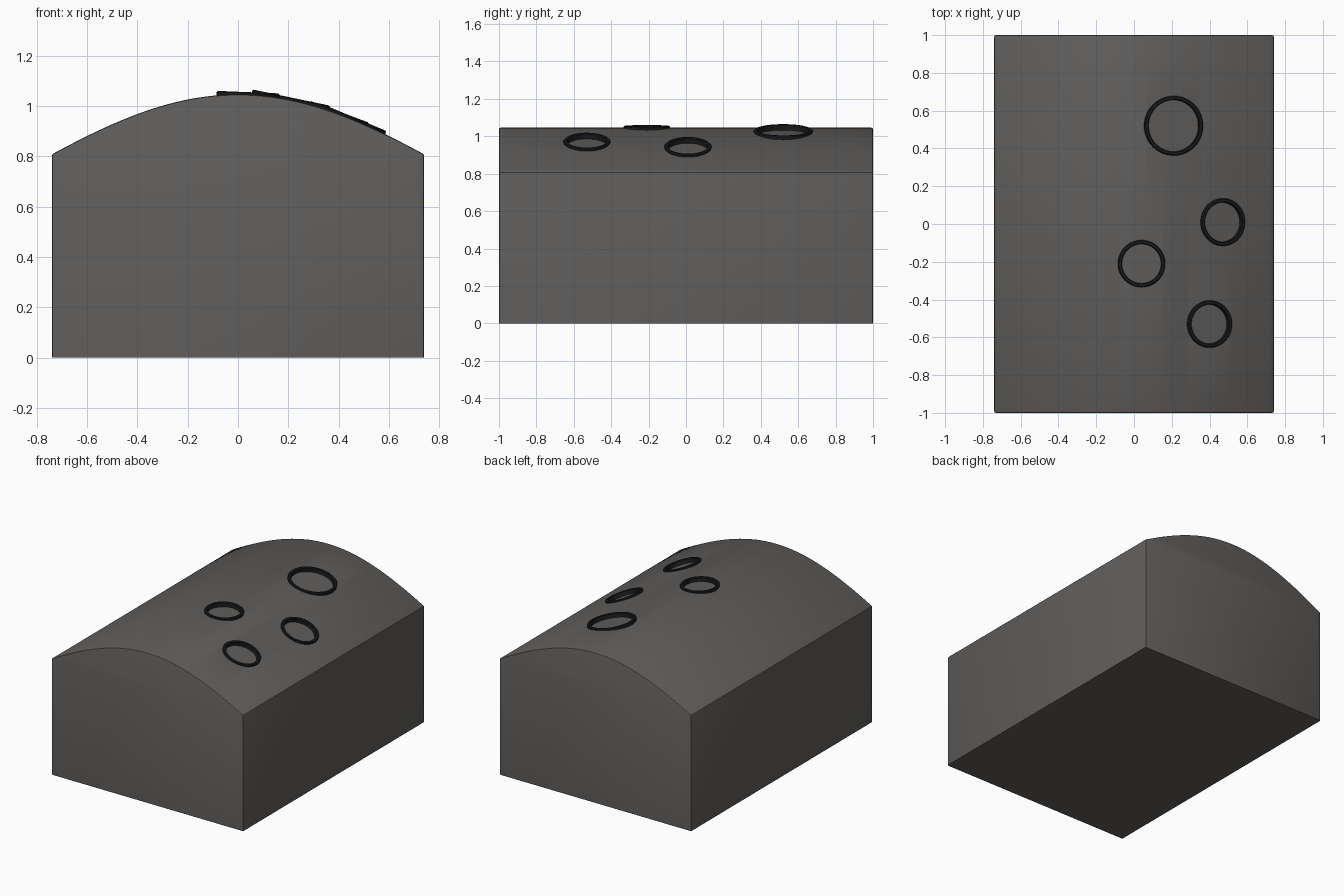
import bpy, bmesh, math
from mathutils import Vector, Matrix

if "Cube" in bpy.data.objects:
    bpy.data.objects.remove(bpy.data.objects["Cube"])

HALF_W, HALF_L, SIDE_Z, RISE = 0.74, 1.0, 0.808, 0.238


def material(name, rgb):
    m = bpy.data.materials.new(name)
    m.diffuse_color = (*rgb, 1)
    m.use_nodes = True
    m.node_tree.nodes["Principled BSDF"].inputs["Base Color"].default_value = m.diffuse_color
    return m


GREY = material("warm dark grey", (0.115, 0.110, 0.105))
BLACK = material("soft black", (0.012, 0.012, 0.012))


def roof(x):
    """Height of the arched top at x."""
    u = abs(x) / HALF_W
    return SIDE_Z + RISE * (0.75 * math.cos(u * math.pi / 2) + 0.25 * (1 - u * u))


def make_object(name, bm, mat, matrix=Matrix()):
    bmesh.ops.recalc_face_normals(bm, faces=bm.faces)
    me = bpy.data.meshes.new(name)
    bm.to_mesh(me)
    bm.free()
    me.materials.append(mat)
    ob = bpy.data.objects.new(name, me)
    ob.matrix_world = matrix
    bpy.context.collection.objects.link(ob)
    return ob


def activate(ob):
    bpy.ops.object.select_all(action='DESELECT')
    ob.select_set(True)
    bpy.context.view_layer.objects.active = ob


def surface_frame(x, y):
    """Frame on the roof, with local z along the surface normal."""
    slope = (roof(x + 1e-3) - roof(x - 1e-3)) / 2e-3
    return Matrix.Translation((x, y, roof(x))) @ Matrix.Rotation(-math.atan(slope), 4, 'Y')


def lathe(name, profile, mat, matrix, n=64):
    """Closed ring from a (radius, height) loop."""
    bm = bmesh.new()
    loops = [[bm.verts.new((r * math.cos(2 * math.pi * i / n),
                            r * math.sin(2 * math.pi * i / n), z))
              for r, z in profile] for i in range(n)]
    k = len(profile)
    for i in range(n):
        a, b = loops[i], loops[(i + 1) % n]
        for j in range(k):
            bm.faces.new((a[j], b[j], b[(j + 1) % k], a[(j + 1) % k]))
    return make_object(name, bm, mat, matrix)


# Arched block: extruded front profile with softened upper and corner edges
N = 48
outline = [(-HALF_W, 0), (HALF_W, 0)]
for i in range(N + 1):
    x = HALF_W - 2 * HALF_W * i / N
    outline.append((x, roof(x)))
bm = bmesh.new()
front = bm.faces.new([bm.verts.new((x, -HALF_L, z)) for x, z in outline])
ext = bmesh.ops.extrude_face_region(bm, geom=[front], use_keep_orig=True)
bmesh.ops.translate(bm, vec=(0, 2 * HALF_L, 0),
                    verts=[g for g in ext["geom"] if isinstance(g, bmesh.types.BMVert)])
bmesh.ops.recalc_face_normals(bm, faces=bm.faces)
soft = [e for e in bm.edges
        if e.calc_face_angle(0) > 0.4 and max(v.co.z for v in e.verts) > 0.1]
bmesh.ops.bevel(bm, geom=soft, offset=0.008, segments=2, profile=0.5, affect='EDGES')
body = make_object("arched_block", bm, GREY)

# Four round recesses, each lined with a raised black rim
RINGS = [(0.21, 0.52, 0.158), (0.47, 0.01, 0.126),
         (0.04, -0.21, 0.125), (0.40, -0.53, 0.125)]
for i, (x, y, r) in enumerate(RINGS):
    frame = surface_frame(x, y)
    bm = bmesh.new()
    bmesh.ops.create_cone(bm, cap_ends=True, segments=64, radius1=r - 0.012,
                          radius2=r - 0.012, depth=0.12,
                          matrix=Matrix.Translation((0, 0, 0.06 - 0.02)))
    cutter = make_object("recess_cutter", bm, GREY, frame)
    cutter.hide_render = True
    activate(body)
    mod = body.modifiers.new("recess", 'BOOLEAN')
    mod.operation, mod.solver, mod.object = 'DIFFERENCE', 'EXACT', cutter
    bpy.ops.object.modifier_apply(modifier=mod.name)
    bpy.data.objects.remove(cutter)

    inner, top = r - 0.021, 0.010
    rim = lathe(f"rim_{i + 1}", [(inner, -0.023), (r, -0.023), (r, top - 0.005),
                                 (r - 0.005, top), (inner + 0.004, top),
                                 (inner, top - 0.004)], BLACK, frame)
    activate(rim)
    bpy.ops.object.shade_smooth_by_angle(angle=math.radians(30))

activate(body)
bpy.ops.object.shade_smooth_by_angle(angle=math.radians(30))
